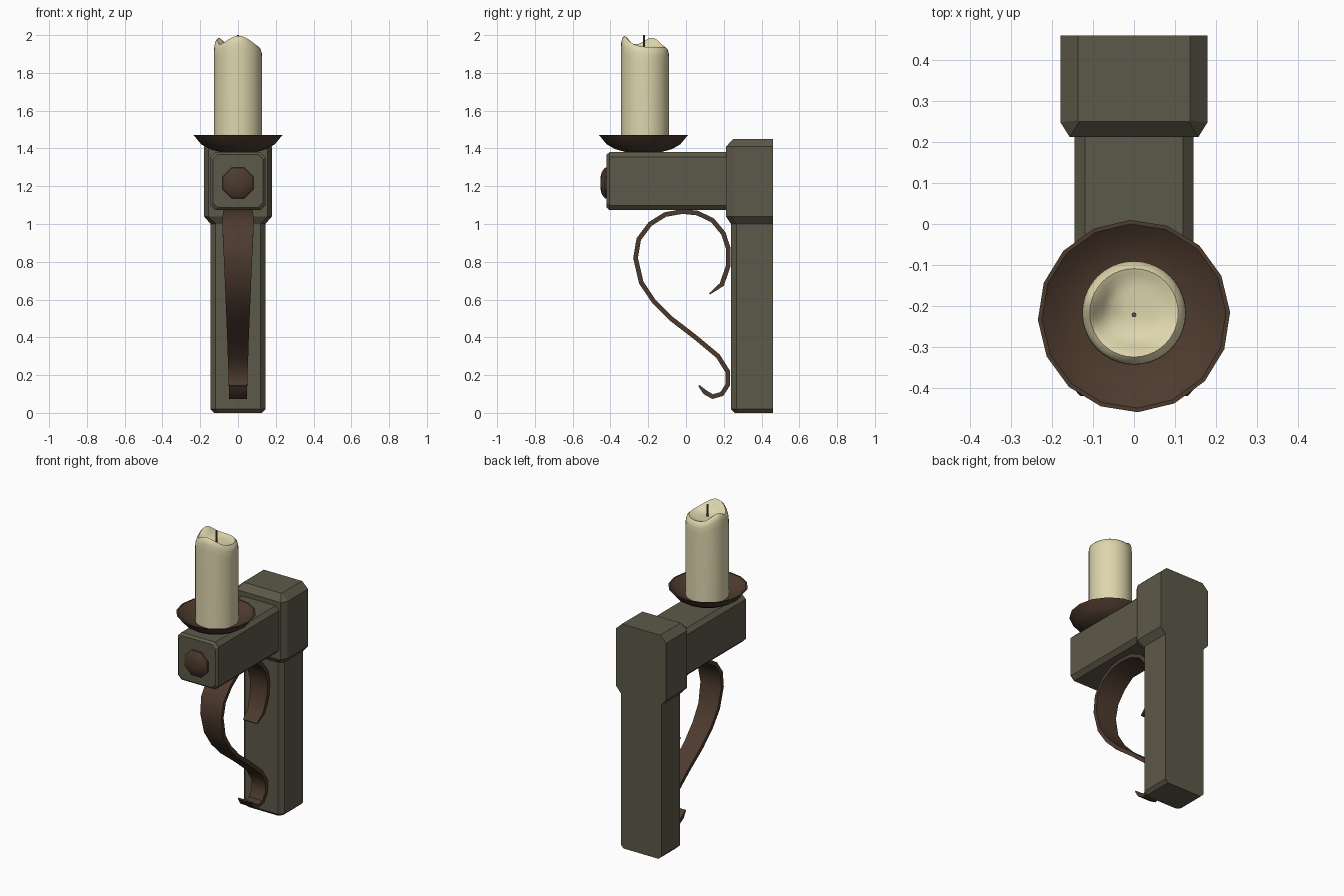
import bpy, bmesh, math
from mathutils import Vector

if "Cube" in bpy.data.objects:
    bpy.data.objects.remove(bpy.data.objects["Cube"])


def material(name, rgb):
    m = bpy.data.materials.new(name)
    m.diffuse_color = (*rgb, 1)
    m.use_nodes = True
    m.node_tree.nodes["Principled BSDF"].inputs["Base Color"].default_value = m.diffuse_color
    return m


WOOD = material("weathered_wood", (0.108, 0.100, 0.066))
IRON = material("rusty_iron", (0.075, 0.043, 0.027))
WAX = material("cream_wax", (0.73, 0.67, 0.42))
WICK = material("wick_grey", (0.10, 0.09, 0.075))


def loft(name, rings, mat, smooth=None):
    """Skin a list of closed rings; a one-point ring makes a pole, others are capped."""
    bm = bmesh.new()
    vs = [[bm.verts.new(p) for p in r] for r in rings]
    for a, b in zip(vs, vs[1:]):
        n = max(len(a), len(b))
        for i in range(n):
            j = (i + 1) % n
            if len(a) == 1:
                bm.faces.new((a[0], b[i], b[j]))
            elif len(b) == 1:
                bm.faces.new((a[i], a[j], b[0]))
            else:
                bm.faces.new((a[i], a[j], b[j], b[i]))
    for r in (vs[0], vs[-1]):
        if len(r) > 2:
            bm.faces.new(r)
    bmesh.ops.recalc_face_normals(bm, faces=bm.faces)
    me = bpy.data.meshes.new(name)
    bm.to_mesh(me)
    bm.free()
    me.materials.append(mat)
    ob = bpy.data.objects.new(name, me)
    bpy.context.collection.objects.link(ob)
    if smooth:
        bpy.ops.object.select_all(action='DESELECT')
        ob.select_set(True)
        bpy.context.view_layer.objects.active = ob
        bpy.ops.object.shade_smooth_by_angle(angle=math.radians(smooth))
    return ob


def circle(r, n, place, turn=0.0):
    if r == 0:
        return [place(0, 0)]
    return [place(r * math.cos(turn + math.tau * i / n),
                  r * math.sin(turn + math.tau * i / n)) for i in range(n)]


# Wall post with wider head: front corners chamfered, back flat
def post_ring(z, w, yf, cx, cy):
    return [(-w, 0.46, z), (-w, yf + cy, z), (-w + cx, yf, z),
            (w - cx, yf, z), (w, yf + cy, z), (w, 0.46, z)]


loft("wall_post", [post_ring(*p) for p in (
    (0.00, 0.125, 0.258, 0.020, 0.022),
    (0.02, 0.145, 0.238, 0.027, 0.030),
    (1.00, 0.145, 0.238, 0.027, 0.030),
    (1.04, 0.180, 0.212, 0.023, 0.037),
    (1.41, 0.180, 0.212, 0.023, 0.037),
    (1.45, 0.137, 0.250, 0.003, 0.003))], WOOD)


# Horizontal arm with chamfered long edges
def arm_ring(y, w, h, c, zc=1.227):
    return [(sx * (w - a), y, zc + sz * (h - b)) for sx, sz, a, b in (
        (1, 1, c, 0), (1, 1, 0, c), (1, -1, 0, c), (1, -1, c, 0),
        (-1, -1, c, 0), (-1, -1, 0, c), (-1, 1, 0, c), (-1, 1, c, 0))]


loft("arm", [arm_ring(-0.42, 0.132, 0.14, 0.025),
             arm_ring(-0.405, 0.145, 0.153, 0.025),
             arm_ring(0.24, 0.145, 0.153, 0.025)], WOOD)

# Bolt head on the arm end
loft("bolt_head", [circle(r, 8, lambda u, v, y=y: (u, y, 1.217 + v), math.pi / 8)
                   for y, r in ((-0.41, 0.09), (-0.43, 0.087),
                                (-0.447, 0.062), (-0.453, 0.03), (-0.453, 0))],
     IRON, 35)

# Drip dish
loft("drip_dish", [circle(r, 16, lambda u, v, z=z: (u, -0.225 + v, z), 0.04)
                   for r, z in ((0, 1.376), (0.09, 1.380), (0.15, 1.396), (0.195, 1.422),
                                (0.235, 1.470), (0.225, 1.470), (0.185, 1.440),
                                (0.13, 1.420), (0, 1.415))], IRON, 35)


# Candle: melted rim whose height varies around the top
def rim(deg):
    def bump(c, s):
        d = (deg - c + 180) % 360 - 180
        return math.exp(-(d / s) ** 2)
    return 1.936 + 0.06 * bump(272, 48) + 0.05 * bump(160, 32)


N = 40
candle = [[(0, -0.217, 1.41)]]
for r, drop, blend in ((0.127, None, 0), (0.127, 0.075, 0), (0.126, 0.035, 0), (0.120, 0.012, 0),
                       (0.108, 0.0, 0), (0.094, 0.004, 0.1), (0.078, 0.008, 0.55),
                       (0.055, 0.0, 0.9), (0.025, 0.0, 1)):
    ring = []
    for i in range(N):
        a = math.tau * i / N
        z = 1.41
        if drop is not None:
            z = (rim(math.degrees(a)) - drop) * (1 - blend) + 1.924 * blend
        ring.append((r * math.cos(a), -0.217 + r * math.sin(a), z))
    candle.append(ring)
candle.append([(0, -0.217, 1.923)])
loft("candle", candle, WAX, 60)

# Wick
loft("wick", [circle(0.006, 8, lambda u, v, z=z: (u, -0.222 + v, z))
              for z in (1.91, 2.0)], WICK, 40)

# Scroll strap: path as (y, z, half width), swept with a thin flat section
path = [(0.125, 0.630, .050), (0.190, 0.680, .055), (0.224, 0.780, .060), (0.224, 0.870, .064),
        (0.198, 0.950, .067), (0.140, 1.020, .070), (0.060, 1.058, .073), (-0.020, 1.066, .076),
        (-0.110, 1.050, .080), (-0.190, 1.000, .083), (-0.250, 0.920, .080), (-0.267, 0.820, .075),
        (-0.237, 0.690, .069), (-0.170, 0.590, .065), (-0.080, 0.500, .061), (0.050, 0.400, .057),
        (0.170, 0.300, .054), (0.220, 0.220, .051), (0.222, 0.150, .049), (0.190, 0.100, .048),
        (0.140, 0.086, .047), (0.100, 0.110, .047), (0.068, 0.145, .047)]
strap = []
for i, (y, z, w) in enumerate(path):
    p, q = path[max(i - 1, 0)], path[min(i + 1, len(path) - 1)]
    t = Vector((q[0] - p[0], q[1] - p[1])).normalized()
    h = 0.004 if i in (0, len(path) - 1) else 0.0125
    ny, nz = -t.y * h, t.x * h
    strap.append([(-w, y - ny, z - nz), (w, y - ny, z - nz),
                  (w, y + ny, z + nz), (-w, y + ny, z + nz)])
loft("scroll_strap", strap, IRON, 40)
